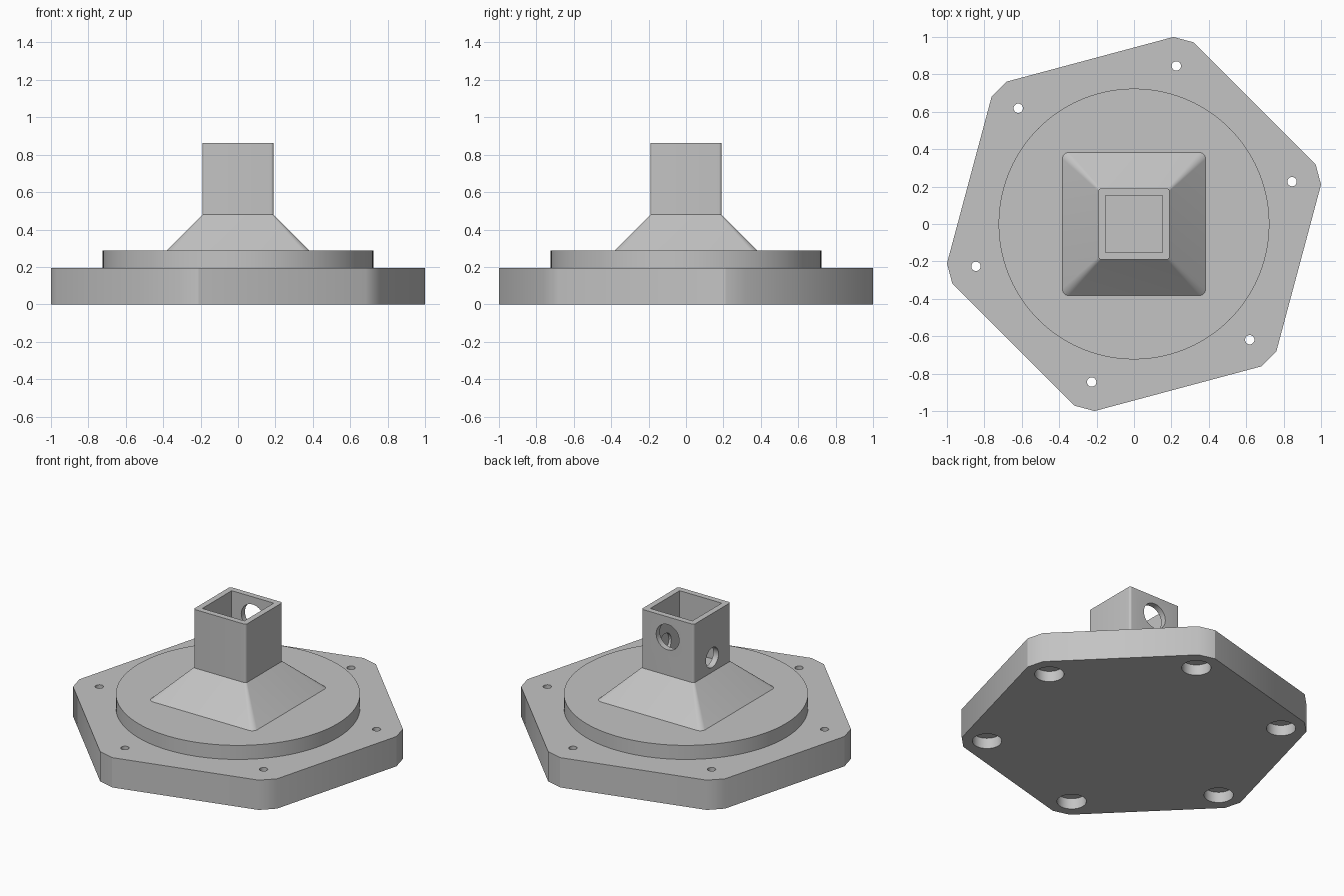
import bpy
import bmesh
import math
from mathutils import Matrix, Vector

if "Cube" in bpy.data.objects:
    bpy.data.objects.remove(bpy.data.objects["Cube"])

grey = bpy.data.materials.new("plain grey")
grey.diffuse_color = (0.55, 0.55, 0.55, 1)
grey.use_nodes = True
grey.node_tree.nodes["Principled BSDF"].inputs["Base Color"].default_value = grey.diffuse_color


def loft(name, rings):
    """Closed solid through rings of equal point count, bottom to top."""
    bm = bmesh.new()
    loops = [[bm.verts.new(p) for p in ring] for ring in rings]
    n = len(loops[0])
    for a, b in zip(loops, loops[1:]):
        for i in range(n):
            j = (i + 1) % n
            bm.faces.new((a[i], a[j], b[j], b[i]))
    bm.faces.new(loops[0][::-1])
    bm.faces.new(loops[-1])
    mesh = bpy.data.meshes.new(name)
    bm.to_mesh(mesh)
    bm.free()
    mesh.materials.append(grey)
    obj = bpy.data.objects.new(name, mesh)
    bpy.context.collection.objects.link(obj)
    return obj


def circle(r, z, n):
    return [(r * math.cos(math.tau * i / n), r * math.sin(math.tau * i / n), z)
            for i in range(n)]


def rounded_square(half, r, z, steps=6):
    pts = []
    for k in range(4):
        mid = math.radians(45 + 90 * k)
        c = (half - r) * math.sqrt(2)
        for s in range(steps + 1):
            a = math.radians(90 * k + 90 * s / steps)
            pts.append((c * math.cos(mid) + r * math.cos(a),
                        c * math.sin(mid) + r * math.sin(a), z))
    return pts


def drill(obj, r, start, end, n=40):
    """Cut a round hole from start to end."""
    start, end = Vector(start), Vector(end)
    axis = end - start
    cutter = loft("drill", [circle(r, 0, n), circle(r, axis.length, n)])
    turn = axis.to_track_quat('Z', 'Y').to_matrix().to_4x4()
    cutter.data.transform(Matrix.Translation(start) @ turn)
    cut(obj, cutter)


def cut(obj, cutter):
    cutter.hide_render = True
    mod = obj.modifiers.new("cut", 'BOOLEAN')
    mod.operation = 'DIFFERENCE'
    mod.solver = 'EXACT'
    mod.object = cutter
    select(obj)
    bpy.ops.object.modifier_apply(modifier=mod.name)
    bpy.data.objects.remove(cutter)


def select(obj):
    bpy.ops.object.select_all(action='DESELECT')
    obj.select_set(True)
    bpy.context.view_layer.objects.active = obj


# Hexagonal base plate with clipped corners, turned 15 degrees
corner_angles = [15 + 60 * k for k in range(6)]
outline = [(1.022 * math.cos(math.radians(a + d)), 1.022 * math.sin(math.radians(a + d)))
           for a in corner_angles for d in (-3.1, 3.1)]
plate = loft("base_plate", [[(x, y, z) for x, y in outline] for z in (0, 0.195)])

# Bolt holes, counterbored from below
for a in corner_angles:
    x, y = 0.875 * math.cos(math.radians(a)), 0.875 * math.sin(math.radians(a))
    drill(plate, 0.087, (x, y, -0.1), (x, y, 0.07))
    drill(plate, 0.025, (x, y, -0.1), (x, y, 0.3), 24)

# Raised round step
disc = loft("round_step", [circle(0.724, 0.195, 96), circle(0.724, 0.287, 96)])

# Sloped foot flowing into the square socket
socket = loft("socket", [rounded_square(0.383, 0.035, 0.287),
                         rounded_square(0.19, 0.014, 0.48),
                         rounded_square(0.19, 0.014, 0.863)])

# Square cavity
h = 0.152
cut(socket, loft("cavity", [[(-h, -h, z), (h, -h, z), (h, h, z), (-h, h, z)]
                            for z in (0.48, 1.0)]))

# Large hole at the back, small hole at the left with a shallow recess opposite
drill(socket, 0.083, (0, 0.3, 0.73), (0, 0, 0.73))
drill(socket, 0.065, (-0.3, 0, 0.575), (0.17, 0, 0.575))

for obj in (plate, disc, socket):
    select(obj)
    bpy.ops.object.shade_smooth_by_angle(angle=math.radians(30))
